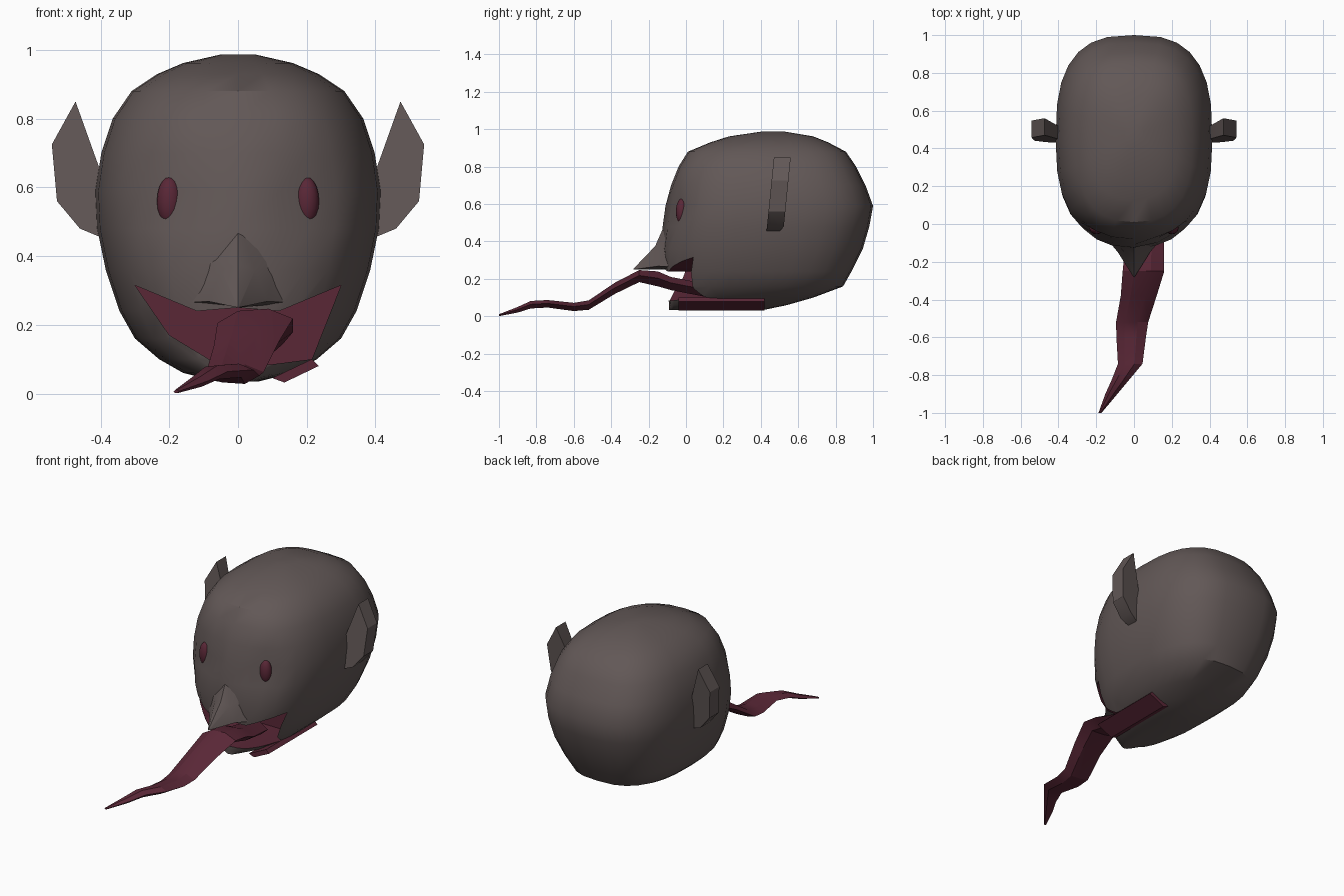
import bpy, bmesh, math
from mathutils import Vector

if "Cube" in bpy.data.objects:
    bpy.data.objects.remove(bpy.data.objects["Cube"])


def material(name, rgb):
    m = bpy.data.materials.new(name)
    m.diffuse_color = (*rgb, 1)
    m.use_nodes = True
    m.node_tree.nodes["Principled BSDF"].inputs["Base Color"].default_value = m.diffuse_color
    return m


SKIN = material("dark grey skin", (0.122, 0.097, 0.094))
RED = material("wine red", (0.10, 0.02, 0.037))


def finish(name, bm, mats, angle=None):
    bmesh.ops.recalc_face_normals(bm, faces=bm.faces)
    me = bpy.data.meshes.new(name)
    bm.to_mesh(me)
    bm.free()
    for m in mats:
        me.materials.append(m)
    ob = bpy.data.objects.new(name, me)
    bpy.context.collection.objects.link(ob)
    if angle:
        smooth(ob, angle)
    return ob


def smooth(ob, angle):
    bpy.ops.object.select_all(action='DESELECT')
    ob.select_set(True)
    bpy.context.view_layer.objects.active = ob
    bpy.ops.object.shade_smooth_by_angle(angle=math.radians(angle))


def loft(rings):
    """Skin a list of equal-length point rings and cap both ends."""
    bm = bmesh.new()
    vs = [[bm.verts.new(p) for p in r] for r in rings]
    n = len(vs[0])
    for a, b in zip(vs, vs[1:]):
        for i in range(n):
            j = (i + 1) % n
            bm.faces.new((a[i], a[j], b[j], b[i]))
    bm.faces.new(vs[0])
    bm.faces.new(vs[-1])
    return bm


# Head: horizontal rings as (z, front y, back y, half width)
LAYERS = [(0.035, -0.09, 0.42, 0.06), (0.06, -0.09, 0.54, 0.16), (0.10, -0.095, 0.68, 0.23),
          (0.16, -0.10, 0.84, 0.30), (0.24, -0.11, 0.885, 0.345), (0.36, -0.125, 0.945, 0.385),
          (0.48, -0.125, 0.98, 0.41), (0.59, -0.11, 1.0, 0.415), (0.70, -0.08, 0.96, 0.398),
          (0.80, -0.04, 0.91, 0.365), (0.88, 0.01, 0.855, 0.31), (0.93, 0.13, 0.76, 0.235),
          (0.962, 0.23, 0.68, 0.16), (0.987, 0.40, 0.53, 0.05)]


def spow(v, e):
    return math.copysign(abs(v) ** e, v)


def head_ring(z, yf, yb, hw, n=28):
    pts = []
    for i in range(n):
        t = 2 * math.pi * i / n
        s, c = math.sin(t), math.cos(t)
        e = 0.72 if c < 0 else 0.80            # squarer back, rounder face
        x = hw * spow(s, e)
        y = (yf + yb) / 2 - (yb - yf) / 2 * spow(c, e)
        if c > 0:                               # eye sockets
            d2 = (abs(x) - 0.2) ** 2 + (z - 0.55) ** 2
            y += 0.06 * math.exp(-d2 / 0.008)
        pts.append((x, y, z))
    return pts


head = finish("head", loft([head_ring(*l) for l in LAYERS]), [SKIN, RED])

# Grinning mouth cut out of the head, lined in red
GRIN = [(-0.30, 0.315), (-0.12, 0.24), (0, 0.25), (0.12, 0.24), (0.30, 0.315),
        (0.215, 0.10), (0.10, 0.085), (-0.06, 0.085), (-0.20, 0.17)]
bm = loft([[(x, y, z) for x, z in GRIN] for y in (-0.5, 0.25)])
for f in bm.faces:
    f.material_index = 1
cutter = finish("mouth_cutter", bm, [SKIN, RED])
cutter.hide_render = True
mod = head.modifiers.new("mouth", 'BOOLEAN')
mod.operation = 'DIFFERENCE'
mod.solver = 'EXACT'
mod.object = cutter
bpy.context.view_layer.objects.active = head
bpy.ops.object.modifier_apply(modifier=mod.name)
bpy.data.objects.remove(cutter)
smooth(head, 35)

# Beak-like nose
bm = bmesh.new()
base = [(-0.16, -0.06, 0.265), (-0.11, -0.085, 0.40), (0, -0.11, 0.50),
        (0.11, -0.085, 0.40), (0.16, -0.06, 0.265), (0, -0.08, 0.25)]
mid = [(-0.085, -0.15, 0.268), (-0.05, -0.15, 0.36), (0, -0.165, 0.375),
       (0.05, -0.15, 0.36), (0.085, -0.15, 0.268), (0, -0.15, 0.25)]
bm.free()
bm = loft([base, mid, [(p[0] * 0.04, -0.28, 0.25 + (p[2] - 0.25) * 0.04) for p in mid]])
finish("nose", bm, [SKIN], 40)

# Eyes
for side, name in ((-1, "left_eye"), (1, "right_eye")):
    bm = bmesh.new()
    bmesh.ops.create_uvsphere(bm, u_segments=16, v_segments=10, radius=1)
    for v in bm.verts:
        v.co = Vector((side * 0.2 + v.co.x * 0.036, -0.022 + v.co.y * 0.032, 0.56 + v.co.z * 0.07))
    finish(name, bm, [RED], 60)

# Ears: pointed outline, leaning back towards the top, flaring outwards
EAR = [(0.37, 0.50), (0.405, 0.66), (0.473, 0.85), (0.542, 0.725), (0.527, 0.56), (0.46, 0.48), (0.40, 0.455)]
for side, name in ((-1, "left_ear"), (1, "right_ear")):
    rings = []
    for back in (0, 1):
        rings.append([(side * x, 0.43 + 0.04 * (z - 0.45) / 0.4 + back * (0.09 if x > 0.45 else 0.07), z)
                      for x, z in EAR])
    finish(name, loft(rings), [SKIN], 30)

# Tongue: flat six-sided sections as (y, centre x, half width, z middle, half height)
TONGUE = [(0.10, 0.05, 0.08, 0.14, 0.035), (-0.08, 0.06, 0.10, 0.175, 0.035), (-0.15, 0.055, 0.105, 0.20, 0.04),
          (-0.25, 0.05, 0.11, 0.215, 0.032), (-0.38, 0.025, 0.095, 0.15, 0.03), (-0.52, -0.01, 0.085, 0.06, 0.025),
          (-0.60, -0.015, 0.078, 0.05, 0.022), (-0.74, -0.02, 0.065, 0.067, 0.02),
          (-0.83, -0.075, 0.045, 0.062, 0.02), (-0.90, -0.12, 0.032, 0.035, 0.015), (-1.0, -0.18, 0.008, 0.006, 0.005)]
SECTION = [(-1, -0.3), (-0.45, 0.8), (0.35, 1), (1, 0.1), (0.45, -1), (-0.4, -0.8)]
finish("tongue", loft([[(cx + u * w, y, z + v * h) for u, v in SECTION]
                       for y, cx, w, z, h in TONGUE]), [RED], 25)

# Red mouth lining that shows through under the right jaw
strip = [(0.10, 0.045), (0.135, 0.032), (0.235, 0.08), (0.215, 0.10)]
finish("jaw_lining", loft([[(x, y, z) for x, z in strip] for y in (-0.04, 0.42)]), [RED])
